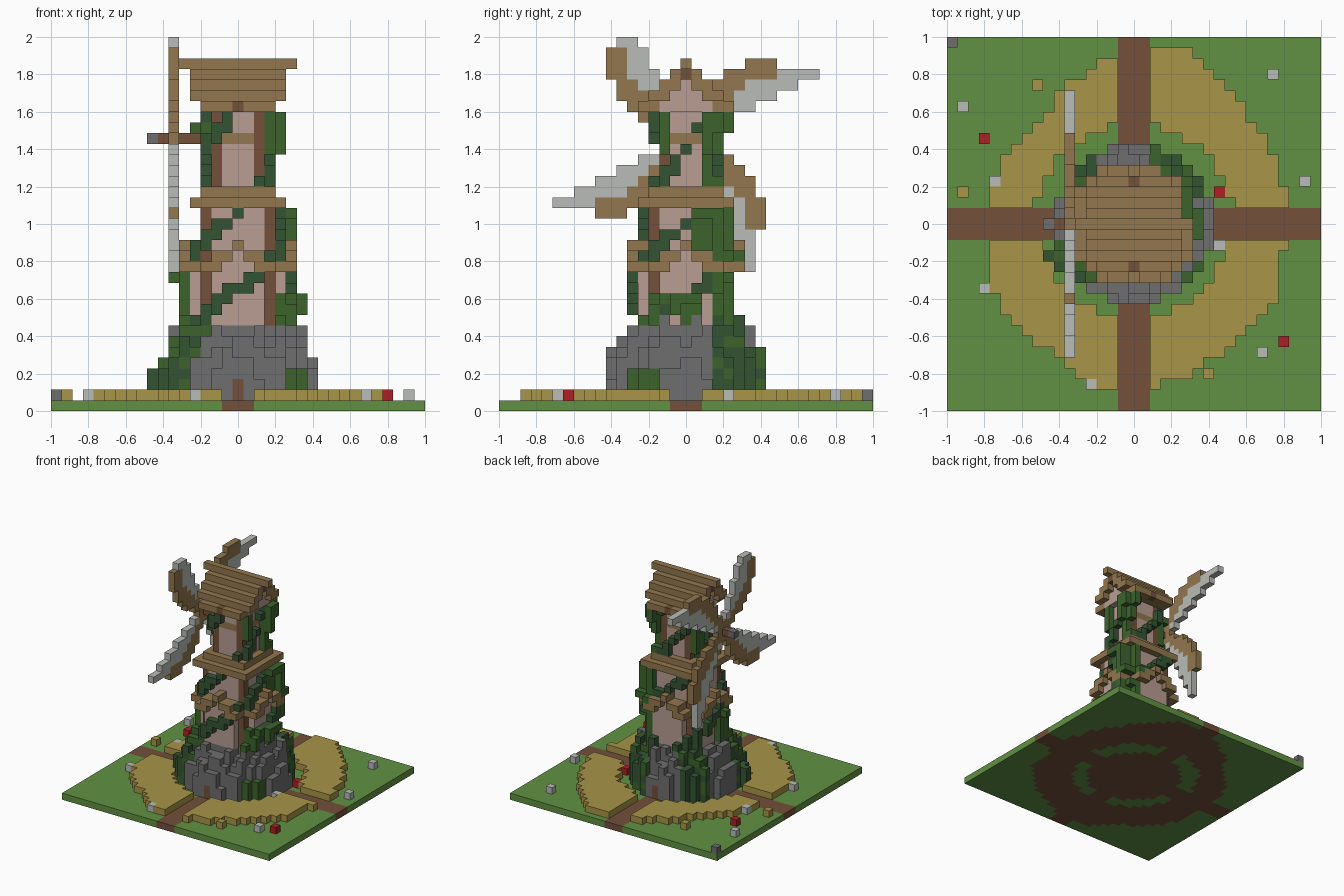
import bpy
import math
import random

random.seed(4)
if "Cube" in bpy.data.objects:
    bpy.data.objects.remove(bpy.data.objects["Cube"], do_unlink=True)

N = 17            # blocks from the centre to the edge
U = 2 / (2 * N + 1)  # block size

COLOURS = {
    "grass": (97, 145, 66), "soil": (115, 80, 58), "straw": (168, 149, 72),
    "stone": (110, 110, 110), "timber": (146, 119, 78), "plaster": (184, 158, 146),
    "dark_leaf": (52, 84, 52), "leaf": (60, 100, 44), "canvas": (185, 188, 183),
    "red": (176, 32, 36),
}


def linear(c):
    c /= 255
    return c / 12.92 if c < 0.04 else ((c + 0.055) / 1.055) ** 2.4


materials = {}
for name, rgb in COLOURS.items():
    mat = bpy.data.materials.new(name)
    mat.use_nodes = True
    value = [linear(c) for c in rgb] + [1]
    mat.diffuse_color = value
    shader = mat.node_tree.nodes["Principled BSDF"]
    shader.inputs["Base Color"].default_value = value
    shader.inputs["Roughness"].default_value = 0.9
    materials[name] = mat

grid = {}


def put(part, colour, x, y, z, over=True):
    if z <= 2 * N and (over or (x, y, z) not in grid):
        grid[x, y, z] = (part, colour)


def box(part, colour, xs, ys, zs):
    for x in range(xs[0], xs[1] + 1):
        for y in range(ys[0], ys[1] + 1):
            for z in range(zs[0], zs[1] + 1):
                put(part, colour, x, y, z)


def turns(x, y):
    for _ in range(4):
        yield x, y
        x, y = -y, x


def angle(x, y):
    return math.degrees(math.atan2(y, x)) % 360


def gap(a, b):
    return abs((a - b + 180) % 360 - 180)


# Ground, crossing paths and the ring of crops
REACH = [14.5, 14.5, 14.5, 14.7, 16, 17, 16.6, 15, 14, 13, 13.5, 13.7,
         13.7, 14, 14.8, 14.2, 14.4, 15.7, 15.7, 14.6, 14.5, 14.8, 15, 14.2]
for x in range(-N, N + 1):
    for y in range(-N, N + 1):
        r, step = math.hypot(x, y), angle(x, y) / 15
        i = int(step) % 24
        outer = REACH[i] + (REACH[(i + 1) % 24] - REACH[i]) * (step % 1)
        path = min(abs(x), abs(y)) <= 1
        crop = 8.7 + (0.6 if y > 0 else 0) < r < outer
        if path:
            put("path", "soil", x, y, 0)
        else:
            put("ground", "soil" if crop or r < 7 else "grass", x, y, 0)
            if crop:
                put("crops", "straw", x, y, 1)

# Flowers, loose straw and a corner stone
SCATTER = {
    "red": [(8, 3), (14, -11), (-14, 8)],
    "canvas": [(13, 14), (-16, 11), (-13, 4), (16, 4), (-14, -6), (-4, -15), (8, -2), (12, -12)],
    "straw": [(-9, 13), (-16, 3), (5, -14), (7, -14)],
    "stone": [(-N, N)],
}
for colour, spots in SCATTER.items():
    for x, y in spots:
        put("flowers", colour, x, y, 1)

# Rocky mound with leafy flanks
for x in range(-8, 9):
    for y in range(-8, 9):
        r, a = math.hypot(x, y), angle(x, y)
        leafy = 25 < a < 80 or 118 < a < 150 or 195 < a < 235
        if r > (8.6 if 195 < a < 220 else 7.5):
            continue
        top = round(8.6 - max(0, r - 4) * 1.25)
        if r > 4.5:
            top += random.choice((-1, 0, 0, 1)) - (1 if r > 6.5 and not leafy else 0)
        top = min(max(top, 2), 8)
        for z in range(1, top + 1):
            colour = "stone"
            if leafy and r > 4.6:
                colour = "leaf" if random.random() < 0.3 else "dark_leaf"
            elif r > 5.5 and gap(a, 320) < 14 and z < 4:
                colour = "leaf"
            put("mound", colour, x, y, z)
for side in (-1, 1):
    box("door_frames", "stone", (-1, 1), (side * 7, side * 7), (1, 3))
    box("doors", "soil", (0, 0), (side * 7, side * 7), (1, 2))

# Lower and upper tower with corner posts
box("walls", "plaster", (-3, 3), (-3, 3), (8, 18))
box("walls", "plaster", (-4, 4), (-2, 2), (8, 14))
box("walls", "plaster", (-2, 2), (-4, 4), (8, 14))
box("walls", "plaster", (-2, 2), (-2, 2), (21, 28))
for c, low, high in ((3, 8, 18), (2, 21, 28)):
    for x, y in turns(c, c):
        box("posts", "soil", (x, x), (y, y), (low, high))
for t in (-1, 0, 1):
    for x, y in turns(t, -2):
        put("upper_beams", "timber", x, y, 25)

# Small gables over each lower wall, and the balcony
for t in range(-3, 4):
    for depth in (4, 5):
        for x, y in turns(t, -depth):
            z = 15 - (abs(t) + 1) // 2
            put("gables", "timber", x, y, z)
            if abs(t) in (1, 2):
                put("gables", "timber", x, y, 14 if abs(t) == 1 else 13)
box("balcony", "timber", (-4, 4), (-4, 4), (19, 19))
box("balcony", "timber", (-3, 3), (-3, 3), (20, 20))

# Stepped roof with plaster gable ends and a ridge beam
WIDTH = {32: 5, 31: 4, 30: 4, 29: 4, 28: 3}
for y in range(-4, 5):
    z = 32 - abs(y)
    if z > 28:
        box("gable_ends", "plaster", (-3, 3), (y, y), (28, z - 1))
    box("roof", "timber", (-WIDTH[z], WIDTH[z]), (y, y), (z, z))
    if 0 < abs(y) < 4:
        w = WIDTH[z - 1]
        box("roof", "timber", (-w, w), (y, y), (z - 1, z - 1))
box("ridge_beam", "soil", (-4, 4), (0, 0), (31, 31))
for y in (-4, 4):
    put("ridge_beam", "soil", 0, y, 28)

# Axle and four curved sails: rows of (height, timber span, canvas span)
box("axle", "soil", (-7, -3), (0, 0), (25, 25))
put("axle", "stone", -8, 0, 25)
put("sails", "timber", -6, 0, 25)
BLADE = [(7, (6, 8), None), (6, (4, 8), (9, 12)), (5, (3, 5), (6, 10)),
         (4, (2, 4), (5, 8)), (3, (2, 3), (4, 6)), (2, (1, 2), (3, 4)),
         (1, (0, 1), (2, 2))]
for b, wood, cloth in BLADE:
    for colour, span in (("timber", wood), ("canvas", cloth)):
        if span:
            for a in range(span[0], span[1] + 1):
                for y, z in turns(a, b):
                    put("sails", colour, -6, y, 25 + z)


# Climbing vines: rising spirals, then hanging patches
def climb(z, wanted, colour):
    new = []
    for x in range(-6, 7):
        for y in range(-6, 7):
            if (x, y, z) not in grid and wanted(angle(x, y)):
                near = [(x + 1, y, z), (x - 1, y, z), (x, y + 1, z), (x, y - 1, z)]
                if any(grid.get(p, ("",))[0] in ("walls", "posts", "vines") for p in near):
                    new.append((x, y))
    for x, y in new:
        put("vines", colour, x, y, z)


PATCHES = [(45, 8, 18), (325, 8, 10), (5, 8, 10), (200, 8, 12), (25, 14, 18),
           (40, 21, 28), (325, 24, 28), (150, 22, 26)]
for z in list(range(8, 19)) + list(range(21, 29)):
    for start in (4, 11, 18):
        lead = 270 + (z - start) * 15
        climb(z, lambda a: gap(a, lead) < 14, "dark_leaf")
    for centre, low, high in PATCHES:
        if low <= z <= high:
            climb(z, lambda a: gap(a, centre) < 15, "leaf")
            if z > 23 and centre < 90:
                climb(z, lambda a: gap(a, centre) < 15, "leaf")


# Turn each part into a mesh of its exposed block faces
def build(part):
    names = sorted({c for p, c in grid.values() if p == part})
    verts, faces, slots = {}, [], []
    for cell, (owner, colour) in grid.items():
        if owner != part:
            continue
        for d in range(3):
            u, v = (d + 1) % 3, (d + 2) % 3
            for s in (0, 1):
                other = list(cell)
                other[d] += 2 * s - 1
                if tuple(other) in grid:
                    continue
                loop = []
                for du, dv in ((0, 0), (1, 0), (1, 1), (0, 1)):
                    p = list(cell)
                    p[d] += s
                    p[u] += du
                    p[v] += dv
                    loop.append(verts.setdefault(tuple(p), len(verts)))
                faces.append(loop if s else loop[::-1])
                slots.append(names.index(colour))
    mesh = bpy.data.meshes.new(part)
    mesh.from_pydata([((x - 0.5) * U, (y - 0.5) * U, z * U) for x, y, z in verts], [], faces)
    for name in names:
        mesh.materials.append(materials[name])
    for face, slot in zip(mesh.polygons, slots):
        face.material_index = slot
    bpy.context.collection.objects.link(bpy.data.objects.new(part, mesh))


for part in sorted({p for p, _ in grid.values()}):
    build(part)
